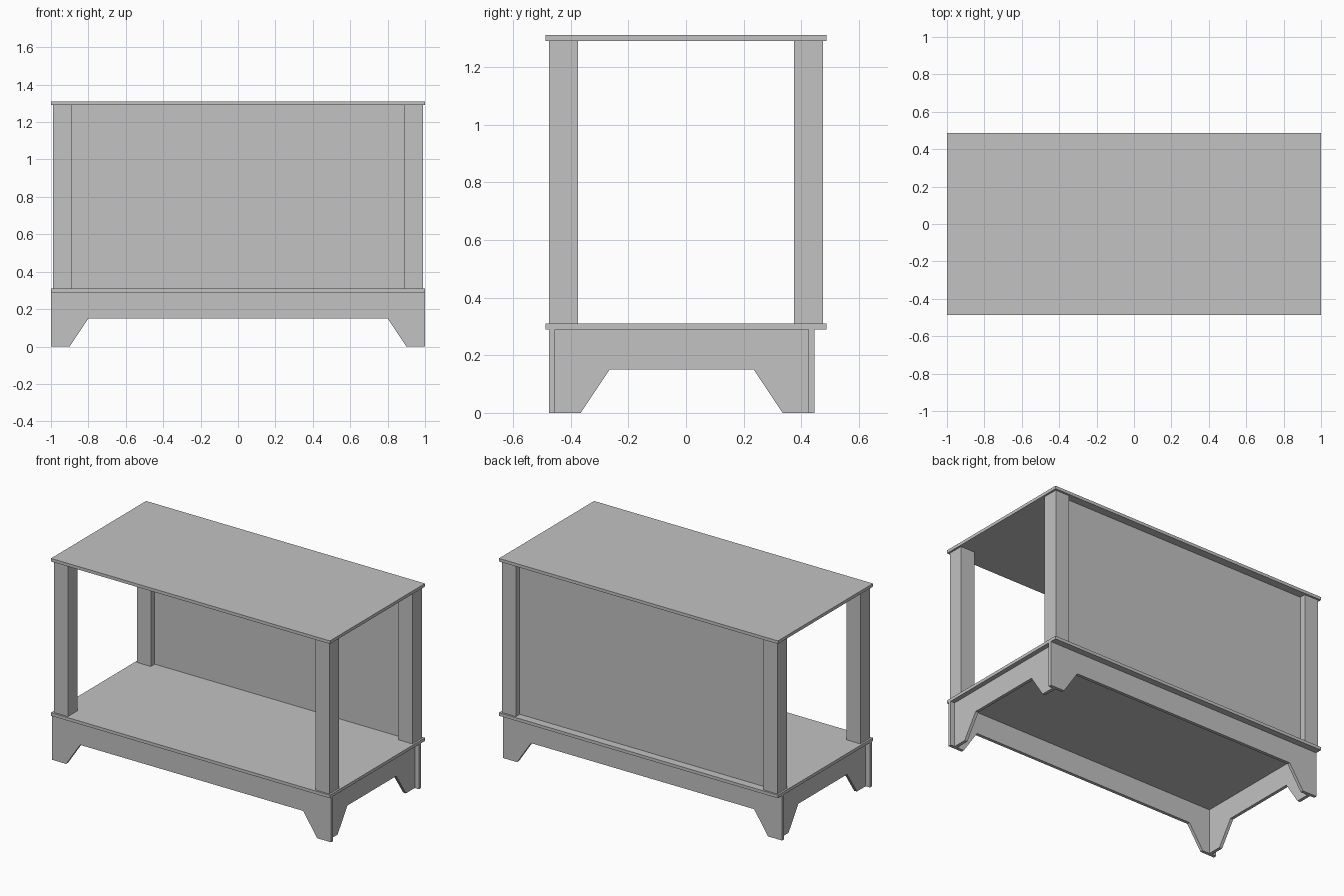
import bpy

if "Cube" in bpy.data.objects:
    bpy.data.objects.remove(bpy.data.objects["Cube"])

grey = bpy.data.materials.new("plain grey")
grey.diffuse_color = (0.54, 0.54, 0.54, 1)
grey.use_nodes = True
grey.node_tree.nodes["Principled BSDF"].inputs["Base Color"].default_value = grey.diffuse_color


def make(name, verts, faces):
    mesh = bpy.data.meshes.new(name)
    mesh.from_pydata(verts, [], faces)
    mesh.materials.append(grey)
    ob = bpy.data.objects.new(name, mesh)
    bpy.context.collection.objects.link(ob)
    return ob


def box(name, x, y, z):
    """Box from (min, max) ranges."""
    verts = [(a, b, c) for c in z for a, b in
             ((x[0], y[0]), (x[1], y[0]), (x[1], y[1]), (x[0], y[1]))]
    return make(name, verts, [(3, 2, 1, 0), (4, 5, 6, 7), (0, 1, 5, 4),
                              (1, 2, 6, 5), (2, 3, 7, 6), (3, 0, 4, 7)])


def skirt(name, span, depth, foot, along_x):
    """Board with a tapered cutout that leaves a foot at each end."""
    a, b = span
    profile = [(a, 0), (a + foot, 0), (a + foot + 0.1, 0.15), (b - foot - 0.1, 0.15),
               (b - foot, 0), (b, 0), (b, 0.29), (a, 0.29)]
    verts = [(u, d, z) if along_x else (d, u, z) for d in depth for u, z in profile]
    n = len(profile)
    faces = [tuple(range(n)), tuple(range(2 * n - 1, n - 1, -1))]
    faces += [(i, i + n, (i + 1) % n + n, (i + 1) % n) for i in range(n)]
    if not along_x:
        faces = [f[::-1] for f in faces]
    return make(name, verts, faces)


# Base skirt boards
skirt("front_skirt", (-1, 1), (-0.475, -0.455), 0.1, True)
skirt("back_skirt", (-1, 1), (0.425, 0.445), 0.1, True)
skirt("left_skirt", (-0.455, 0.425), (-0.97, -0.95), 0.09, False)
skirt("right_skirt", (-0.455, 0.425), (0.95, 0.97), 0.09, False)

# Shelf and top board
box("shelf", (-1, 1), (-0.487, 0.487), (0.29, 0.31))
box("top_board", (-1, 1), (-0.487, 0.487), (1.29, 1.31))

# Corner posts
for side, x in (("left", (-0.988, -0.888)), ("right", (0.888, 0.988))):
    for end, y in (("front", (-0.475, -0.375)), ("back", (0.375, 0.475))):
        box(f"{end}_{side}_post", x, y, (0.31, 1.29))

# Back panel set between the rear posts
box("back_panel", (-0.888, 0.888), (0.415, 0.435), (0.31, 1.29))
